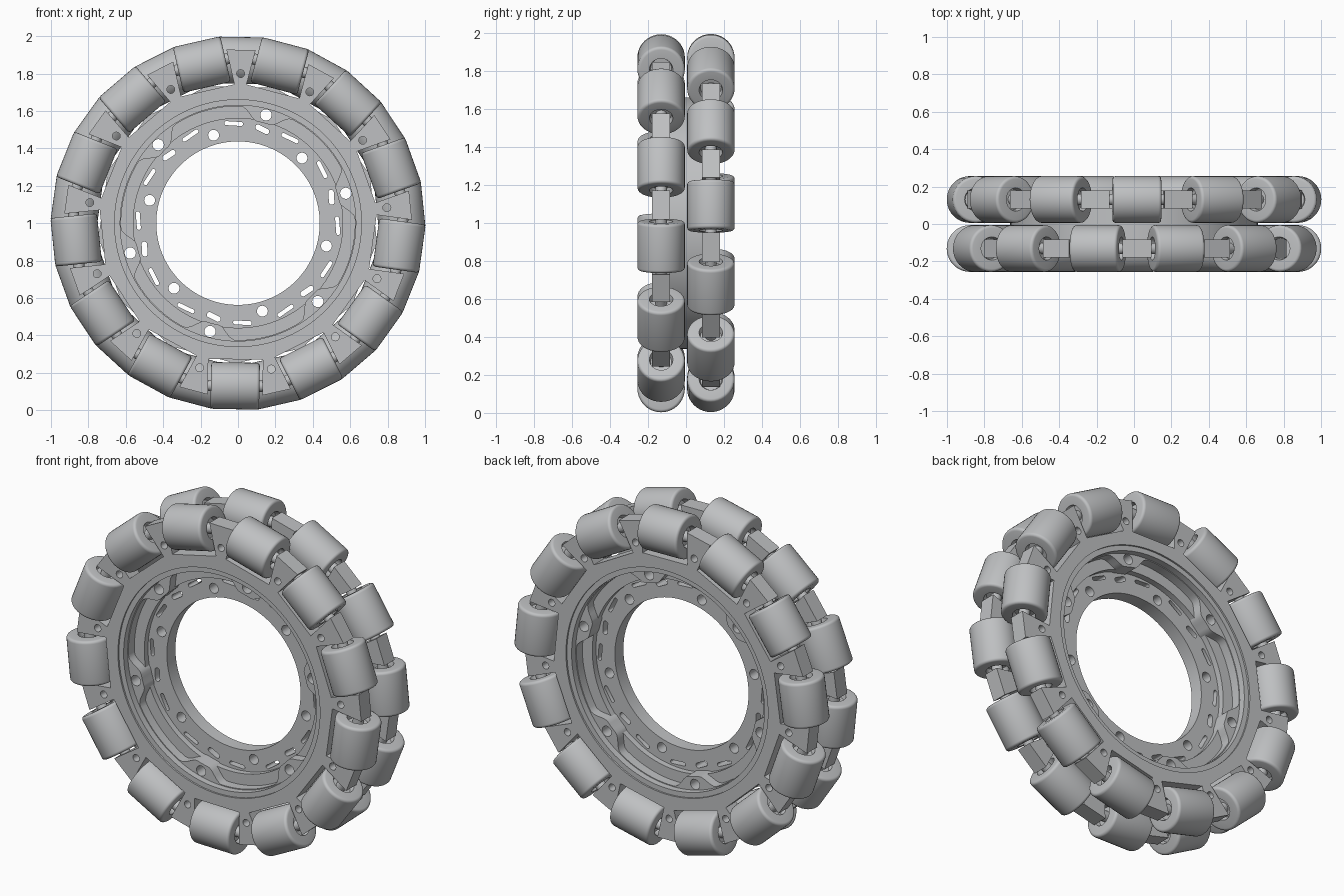
import bpy, bmesh
from math import sin, cos, pi, radians, hypot, sqrt
from mathutils import Vector, Matrix

cube = bpy.data.objects.get("Cube")
if cube:
    bpy.data.objects.remove(cube)

COUNT = 13
PITCH = 2 * pi / COUNT
START = radians(89)
ROW_Y = 0.131
ROLLER_R = 0.87

grey = bpy.data.materials.new("light_grey")
grey.use_nodes = True
tone = (0.52, 0.53, 0.54, 1)
grey.diffuse_color = tone
bsdf = next(n for n in grey.node_tree.nodes if n.type == 'BSDF_PRINCIPLED')
bsdf.inputs["Base Color"].default_value = tone
bsdf.inputs["Roughness"].default_value = 0.6


def polar(r, a, t=0.0):
    """Point at radius r on the ray at angle a, shifted t along the tangent."""
    return (r * cos(a) - t * sin(a), r * sin(a) + t * cos(a))


def circle(r, n=96, centre=(0, 0)):
    return [(centre[0] + r * cos(2 * pi * i / n), centre[1] + r * sin(2 * pi * i / n))
            for i in range(n)]


def slot(r, a, length, width, tilt=0.0):
    """Small rounded slot lying along the tangent."""
    cx, cy = polar(r, a)
    pts = []
    for i in range(12):
        b = 2 * pi * (i + 0.5) / 12
        u = width / 2 * cos(b) + (length - width) / 2 * (1 if cos(b) > 0 else -1)
        x, y = polar(width / 2 * sin(b), a + tilt, u)
        pts.append((cx + x, cy + y))
    return pts


def finish(name, bm, angle=35):
    bmesh.ops.recalc_face_normals(bm, faces=bm.faces[:])
    mesh = bpy.data.meshes.new(name)
    bm.to_mesh(mesh)
    bm.free()
    mesh.materials.append(grey)
    obj = bpy.data.objects.new(name, mesh)
    bpy.context.collection.objects.link(obj)
    bpy.ops.object.select_all(action='DESELECT')
    obj.select_set(True)
    bpy.context.view_layer.objects.active = obj
    bpy.ops.object.shade_smooth_by_angle(angle=radians(angle))
    return obj


def plate(name, loops, y0, y1):
    """Flat part from an outer loop and hole loops, extruded along y."""
    bm = bmesh.new()
    edges = []
    for loop in loops:
        vs = [bm.verts.new((x, y0, z + 1)) for x, z in loop]
        edges += [bm.edges.new((vs[i - 1], vs[i])) for i in range(len(vs))]
    bmesh.ops.triangle_fill(bm, edges=edges, use_beauty=True, normal=(0, 1, 0))
    ext = bmesh.ops.extrude_face_region(bm, geom=bm.faces[:], use_keep_orig=True)
    moved = [g for g in ext["geom"] if isinstance(g, bmesh.types.BMVert)]
    bmesh.ops.translate(bm, verts=moved, vec=(0, y1 - y0, 0))
    return finish(name, bm)


def lathe(name, profile, steps=40):
    """Turn a profile of (x, radius) points around the x axis."""
    bm = bmesh.new()
    vs = [bm.verts.new((x, 0, r)) for x, r in profile]
    edges = [bm.edges.new(p) for p in zip(vs, vs[1:])]
    bmesh.ops.spin(bm, geom=vs + edges, cent=(0, 0, 0), axis=(1, 0, 0),
                   angle=2 * pi, steps=steps, use_duplicate=False)
    bmesh.ops.remove_doubles(bm, verts=bm.verts[:], dist=1e-4)
    return finish(name, bm, 50)


def rim_outline(first):
    """Ring with flat-bottomed roller pockets and flared spokes between them."""
    half, floor, tip = 0.146, 0.728, 0.93
    top = sqrt(tip ** 2 - half ** 2)
    pts = []
    for i in range(COUNT):
        a = first + i * PITCH
        pts += [polar(top, a, -half), polar(floor, a, -half),
                polar(floor, a, half), polar(top, a, half)]
    return pts


# Two rims, staggered by half a pitch
for name, y, first in (("front_rim", -ROW_Y, START + PITCH / 2), ("rear_rim", ROW_Y, START)):
    pins = [circle(0.021, 16, polar(0.8, first + (i + 0.5) * PITCH)) for i in range(COUNT)]
    plate(name, [rim_outline(first), circle(0.66)] + pins, y - 0.047, y + 0.047)

# Drum joining the rims
plate("drum", [circle(0.662), circle(0.63)], -0.168, 0.168)

# Lobed boss ring with six bolt holes
boss_angles = [radians(75.5 + 60 * i) for i in range(6)]
bolt_holes = [circle(0.03, 24, polar(0.598, a)) for a in boss_angles]
lobes = []
for i in range(180):
    d = abs((2 * i - 75.5 + 30) % 60 - 30)
    k = min(1, max(0, (13 - d) / 9))
    lobes.append(polar(0.625 - 0.072 * k * k * (3 - 2 * k), radians(2 * i)))
plate("boss_ring", [circle(0.645), lobes] + bolt_holes, -0.13, 0.13)

# Stepped ledge
plate("ledge", [circle(0.64), circle(0.56)] + bolt_holes, -0.075, 0.075)

# Inner mounting flange with bolt holes and narrow slots
cuts = []
for a in boss_angles:
    inner = a + radians(30)
    cuts.append(circle(0.029, 24, polar(0.488, inner)))
    cuts.append(slot(0.518, a, 0.08, 0.03, radians(-12)))
    for s in (-1, 1):
        cuts.append(slot(0.533, inner + s * radians(13), 0.1, 0.022, s * radians(6)))
plate("flange", [circle(0.63), circle(0.437)] + bolt_holes + cuts, -0.04, 0.04)

# Roller profile with rounded shoulders and recessed ends
R, L, B = 0.125, 0.13, 0.016
shoulder = [(L - B + B * sin(t * pi / 8), R - B + B * cos(t * pi / 8)) for t in range(5)]
end = shoulder + [(L, 0.062), (L - 0.03, 0.055), (L - 0.03, 0.0)]
profile = [(-x, r) for x, r in reversed(end)] + end
roller = lathe("roller", profile)
axle = lathe("axle", [(-0.155, 0), (-0.155, 0.03), (0.155, 0.03), (0.155, 0)], 20)

# Place both rows of rollers and their axles
for row, y, first in (("front", -ROW_Y, START + PITCH / 2), ("rear", ROW_Y, START)):
    for i in range(COUNT):
        a = first + i * PITCH
        x, z = polar(ROLLER_R, a)
        for src in (roller, axle):
            part = src.copy()
            part.name = f"{row}_{src.data.name}_{i + 1}"
            part.location = (x, y, z + 1)
            part.rotation_euler = (0, pi / 2 - a, 0)
            bpy.context.collection.objects.link(part)
for src in (roller, axle):
    bpy.data.objects.remove(src)
